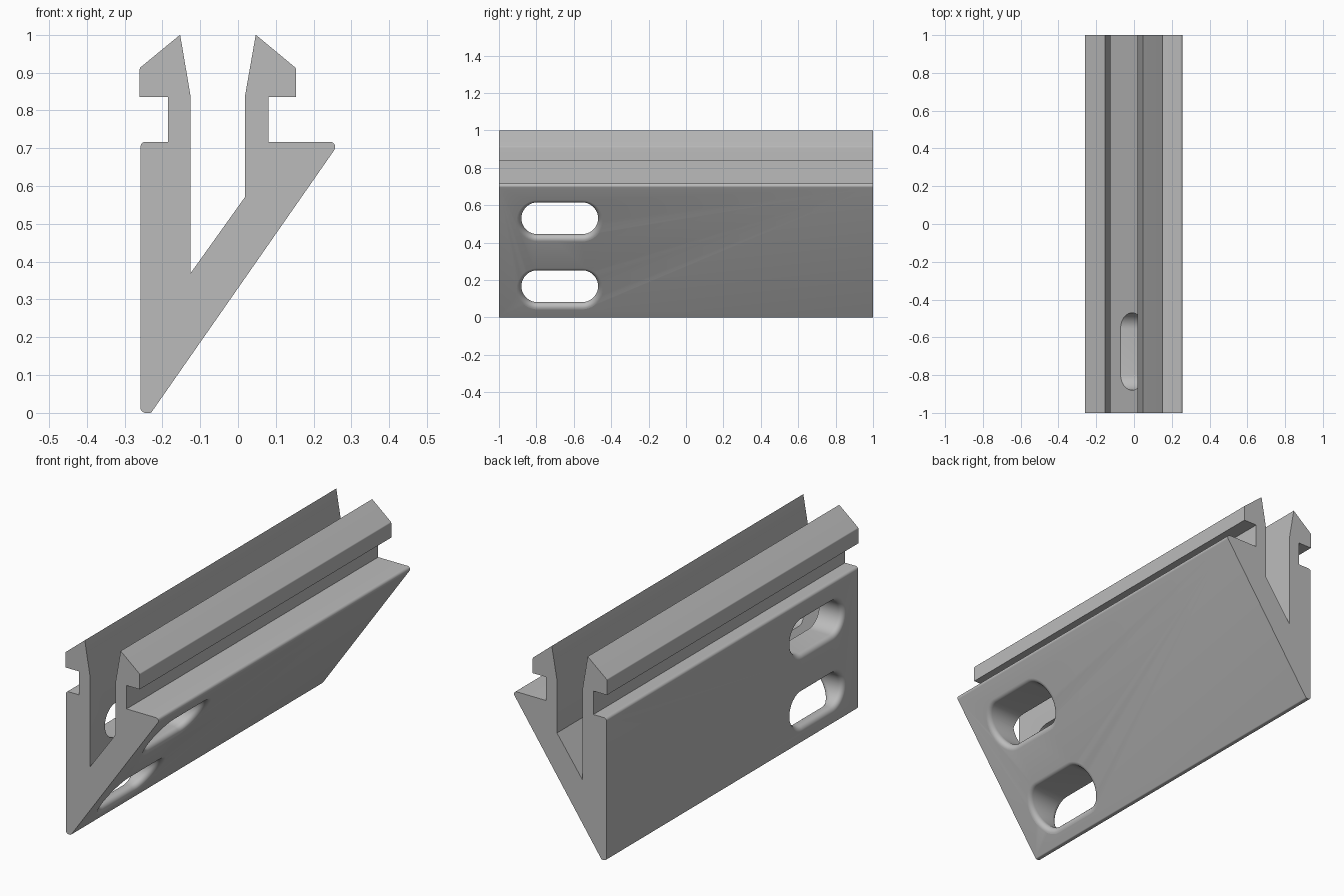
import bpy, bmesh, math
from mathutils import Vector

if "Cube" in bpy.data.objects:
    bpy.data.objects.remove(bpy.data.objects["Cube"])

grey = bpy.data.materials.new("plain_grey")
grey.diffuse_color = (0.5, 0.5, 0.5, 1)
grey.use_nodes = True
grey.node_tree.nodes["Principled BSDF"].inputs["Base Color"].default_value = grey.diffuse_color


def make_object(name, bm):
    bmesh.ops.recalc_face_normals(bm, faces=bm.faces)
    mesh = bpy.data.meshes.new(name)
    bm.to_mesh(mesh)
    bm.free()
    mesh.materials.append(grey)
    obj = bpy.data.objects.new(name, mesh)
    bpy.context.collection.objects.link(obj)
    return obj


def rounded(corners, steps=8):
    """Replace each (x, z, radius) corner by an arc tangent to both sides."""
    out = []
    for i, (x, z, r) in enumerate(corners):
        p = Vector((x, z))
        if r == 0:
            out.append(p)
            continue
        a = (Vector(corners[i - 1][:2]) - p).normalized()
        b = (Vector(corners[(i + 1) % len(corners)][:2]) - p).normalized()
        half = a.angle(b) / 2
        c = p + (a + b).normalized() * (r / math.sin(half))
        u = (p + a * (r / math.tan(half)) - c).normalized()
        v = (p + b * (r / math.tan(half)) - c).normalized()
        out += [c + r * u.slerp(v, k / steps) for k in range(steps + 1)]
    return out


# Clip rail: one cross-section run along y
profile = rounded([
    (-0.258, 0, 0.014), (-0.23, 0, 0.008), (0.27, 0.717, 0.014),
    (0.08, 0.717, 0), (0.08, 0.835, 0), (0.153, 0.835, 0), (0.153, 0.912, 0.008),
    (0.047, 1, 0), (0.018, 0.835, 0), (0.018, 0.57, 0), (-0.125, 0.37, 0),
    (-0.125, 0.835, 0), (-0.153, 1, 0), (-0.26, 0.912, 0.008), (-0.26, 0.835, 0),
    (-0.185, 0.835, 0), (-0.185, 0.717, 0), (-0.258, 0.717, 0.014)])
bm = bmesh.new()
face = bm.faces.new([bm.verts.new((p.x, -1, p.y)) for p in profile])
ext = bmesh.ops.extrude_face_region(bm, geom=[face])
bmesh.ops.translate(bm, vec=(0, 2, 0),
                    verts=[g for g in ext["geom"] if isinstance(g, bmesh.types.BMVert)])
rail = make_object("clip_rail", bm)

# Slot cutters: rounded slots whose mouths flare out to meet each outer face
R, SLOT_R, HALF, Y = 0.025, 0.085, 0.12, -0.675
LEFT = (Vector((-0.258, 0, 0)), Vector((-1, 0, 0)))
SLANT = (Vector((-0.23, 0, 0)), Vector((0.717, 0, -0.5)).normalized())


def slot_outline(z, steps=20):
    for side in (1, -1):
        for k in range(steps + 1):
            t = math.pi * (k / steps - 0.5)
            n = Vector((0, side * math.cos(t), side * math.sin(t)))
            yield Vector((0, Y + side * HALF, z)) + n * SLOT_R, n


def mouth_rings(z, plane, steps=7):
    point, normal = plane
    rings = [[] for _ in range(steps + 2)]
    for p, n in slot_outline(z):
        c = p + n * R
        c.x = point.x - (R + normal.z * (c.z - point.z)) / normal.x
        for k in range(steps + 1):
            rings[k].append(c + R * (-n).slerp(normal, k / steps))
        rings[-1].append(rings[steps][-1] + normal * 0.03)
    return rings


for name, z in (("lower_slot_cutter", 0.167), ("upper_slot_cutter", 0.53)):
    bm = bmesh.new()
    rings = mouth_rings(z, LEFT)[::-1] + mouth_rings(z, SLANT)
    loops = [[bm.verts.new(p) for p in ring] for ring in rings]
    for a, b in zip(loops, loops[1:]):
        for i in range(len(a)):
            bm.faces.new((a[i - 1], a[i], b[i], b[i - 1]))
    bm.faces.new(loops[0])
    bm.faces.new(loops[-1])
    cutter = make_object(name, bm)
    cutter.hide_render = True
    cutter.hide_set(True)
    cut = rail.modifiers.new(name, "BOOLEAN")
    cut.operation = "DIFFERENCE"
    cut.solver = "EXACT"
    cut.object = cutter

# Apply the cuts, then smooth the rounded edges only
bpy.context.view_layer.update()
graph = bpy.context.evaluated_depsgraph_get()
cut_mesh = bpy.data.meshes.new_from_object(rail.evaluated_get(graph))
rail.modifiers.clear()
rail.data = cut_mesh
for obj in [o for o in bpy.data.objects if o.hide_render]:
    bpy.data.objects.remove(obj)
bpy.context.view_layer.objects.active = rail
rail.select_set(True)
bpy.ops.object.shade_smooth_by_angle(angle=math.radians(25))
